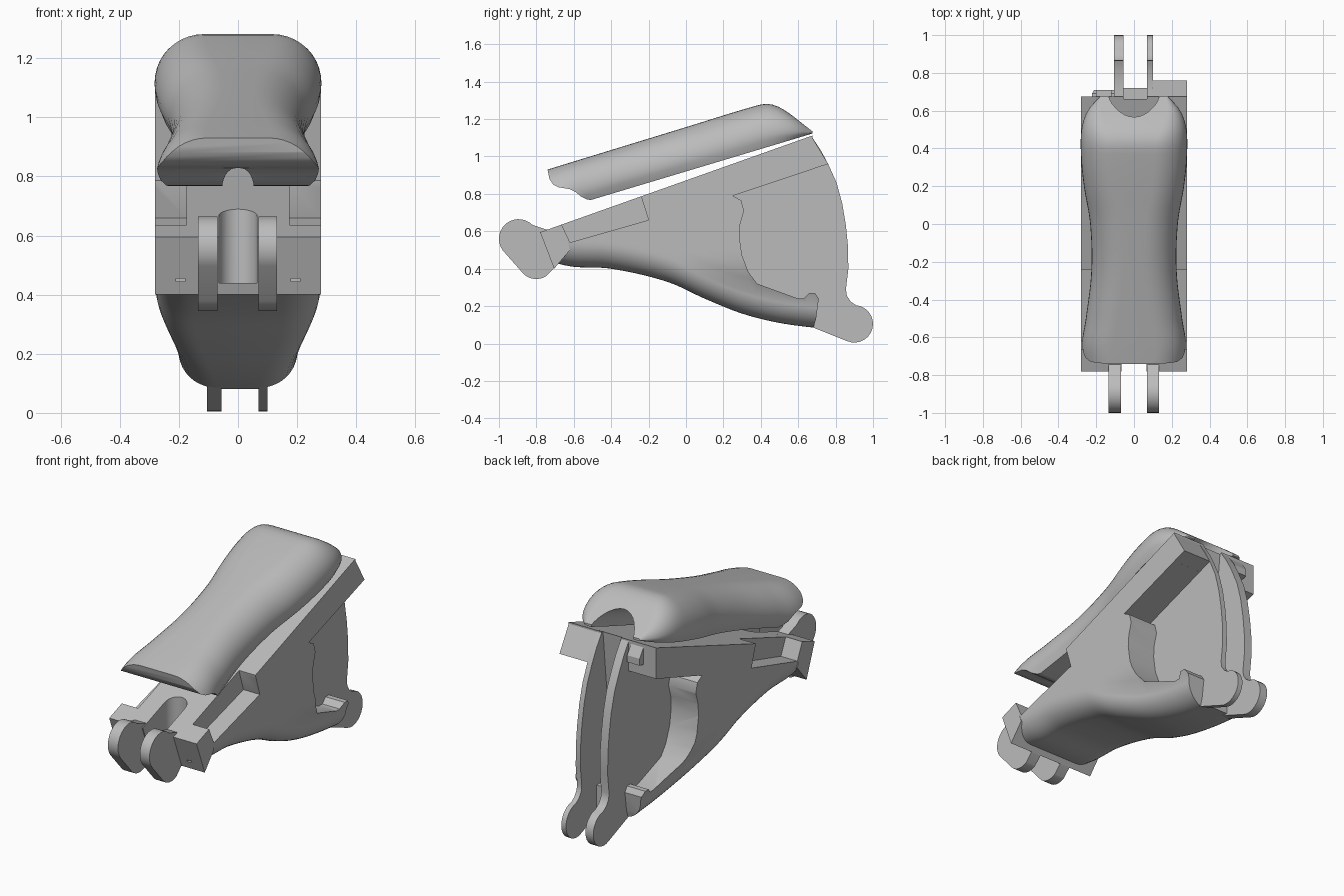
import bpy, bmesh
from math import sin, cos, radians, pi

old = bpy.data.objects.get("Cube")
if old:
    bpy.data.objects.remove(old, do_unlink=True)

grey = bpy.data.materials.new("plain grey")
grey.use_nodes = True
grey.diffuse_color = (0.5, 0.5, 0.5, 1)
grey.node_tree.nodes["Principled BSDF"].inputs["Base Color"].default_value = (0.5, 0.5, 0.5, 1)


def loft(name, rings):
    """Skin closed rings of equal length and cap both ends."""
    bm = bmesh.new()
    rows = [[bm.verts.new(p) for p in ring] for ring in rings]
    n = len(rows[0])
    for a, b in zip(rows, rows[1:]):
        for i in range(n):
            j = (i + 1) % n
            bm.faces.new((a[i], a[j], b[j], b[i]))
    bm.faces.new(rows[0][::-1])
    bm.faces.new(rows[-1])
    bmesh.ops.recalc_face_normals(bm, faces=bm.faces)
    mesh = bpy.data.meshes.new(name)
    bm.to_mesh(mesh)
    bm.free()
    mesh.materials.append(grey)
    obj = bpy.data.objects.new(name, mesh)
    bpy.context.collection.objects.link(obj)
    return obj


def prism(name, profile, x0, x1):
    """Extrude a (y, z) outline from x0 to x1."""
    return loft(name, [[(x, y, z) for y, z in profile] for x in (x0, x1)])


def arc(cy, cz, r, a0, a1, n=14):
    angles = [radians(a0 + (a1 - a0) * i / n) for i in range(n + 1)]
    return [(cy + r * cos(a), cz + r * sin(a)) for a in angles]


def curve(pts, t):
    """Smooth value through (position, value) points."""
    def slope(i):
        a, b = pts[max(i - 1, 0)], pts[min(i + 1, len(pts) - 1)]
        return (b[1] - a[1]) / (b[0] - a[0])
    t = min(max(t, pts[0][0]), pts[-1][0])
    i = max(k for k in range(len(pts) - 1) if pts[k][0] <= t)
    (x0, y0), (x1, y1) = pts[i], pts[i + 1]
    h = x1 - x0
    s = (t - x0) / h
    return (y0 * (1 + 2 * s) * (1 - s) ** 2 + slope(i) * h * s * (1 - s) ** 2
            + y1 * s * s * (3 - 2 * s) + slope(i + 1) * h * s * s * (s - 1))


def mirrored(half, y):
    """Full ring from a top-to-bottom (x, z) half section."""
    return [(x, y, z) for x, z in half] + [(-x, y, z) for x, z in half[::-1]]


def cut(obj, cutter):
    cutter.hide_render = True
    mod = obj.modifiers.new("cut", "BOOLEAN")
    mod.operation = "DIFFERENCE"
    mod.solver = "EXACT"
    mod.object = cutter
    bpy.context.view_layer.objects.active = obj
    bpy.ops.object.modifier_apply(modifier=mod.name)


def steps(a, b, n):
    return [a + (b - a) * i / n for i in range(n + 1)]


# Main body: flat sloping top, rounded underside
def body_half_width(z):
    s = min(max((z - 0.19) / 0.25, 0), 1)
    return 0.2 + 0.08 * s * s * (3 - 2 * s)


underside = [(-0.7, 0.43), (-0.6, 0.41), (-0.4, 0.4), (-0.1, 0.33), (0.1, 0.24),
             (0.3, 0.16), (0.5, 0.11), (0.72, 0.08)]
rings = []
for y in steps(-0.69, 0.72, 36):
    top, low = 0.872 + 0.355 * y, curve(underside, y)
    r = min(0.13, (top - low) * 0.6)
    w = body_half_width(low + r)
    half = [(body_half_width(z), z) for z in steps(top, low + r, 10)]
    half += [(w - r + r * cos(a), low + r - r * sin(a)) for a in steps(pi / 20, pi / 2, 9)]
    rings.append(mirrored(half, y))
body = loft("body", rings)

# Side cutaways and hand-side lip
hollow = [(0.25, 0.79), (0.295, 0.765), (0.31, 0.71), (0.29, 0.64), (0.285, 0.57), (0.3, 0.47),
          (0.335, 0.38), (0.38, 0.32), (0.6, 0.24), (0.63, 0.24), (0.66, 0.27), (0.69, 0.27),
          (0.71, 0.24), (0.695, 0.13), (0.67, 0.05), (1, 0.05), (1, 1.04), (0.76, 0.96)]
notch = [(-0.665, 0.636), (-0.62, 0.54), (-0.2, 0.66), (-0.24, 0.785), (-0.24, 1), (-0.665, 1)]
cutters = []
for side in (-1, 1):
    cutters.append(prism("hollow_cutter", hollow, side * 0.1, side * 0.5))
    cutters.append(prism("notch_cutter", notch, side * 0.175, side * 0.5))
cutters.append(prism("rear_cutter", [(0.675, 0.29), (1, 0.29), (1, 1.4), (0.675, 1.4)], -0.5, 0.5))
cutters.append(prism("rear_slot_cutter", [(0.67, 1.2), (0.6, 0.5), (0.55, 0.24), (1, 0.24), (1, 1.2)],
                     -0.055, 0.07))
for c in cutters:
    cut(body, c)

# Front crossbar and the rounded slot through it
crossbar = prism("crossbar", [(-0.78, 0.595), (-0.665, 0.636), (-0.62, 0.5), (-0.705, 0.4)], -0.28, 0.28)
slot = [(-0.065, -1), (0.065, -1)] + arc(0, -0.58, 0.065, 0, 180)
front_slot = loft("front_slot_cutter", [[(x, y, z) for x, y in slot] for z in (0.44, 1.2)])
cutters.append(front_slot)
for part in (body, crossbar):
    cut(part, front_slot)
for side in (-1, 1):
    hole = prism("pin_slit_cutter", [(-0.8, 0.445), (-0.7, 0.445), (-0.7, 0.455), (-0.8, 0.455)],
                 side * 0.18, side * 0.21)
    cutters.append(hole)
    cut(crossbar, hole)

# Front hinge lugs
lug = arc(-0.895, 0.56, 0.105, 45, 217) + arc(-0.8, 0.445, 0.1, 217, 300) + [(-0.69, 0.42), (-0.72, 0.6)]
front_lugs = [prism("front_lug_right", lug, -0.135, -0.07), prism("front_lug_left", lug, 0.07, 0.132)]

# Rear hinge plates
plate = [(0.25, 0.95), (0.25, 0.3), (0.45, 0.16), (0.68, 0.085)]
plate += arc(0.9, 0.105, 0.1, -115, 85)
plate += [(0.88, 0.225), (0.86, 0.255), (0.855, 0.29), (0.868, 0.4), (0.866, 0.52), (0.855, 0.63),
          (0.835, 0.75), (0.805, 0.86), (0.76, 0.96), (0.72, 1.035), (0.67, 1.11)]
rear_plates = [prism("rear_plate_right", plate, -0.105, -0.055), prism("rear_plate_left", plate, 0.07, 0.1)]

# Longer left flange and small right tab
flange = prism("left_flange_end", [(0.6, 0.907), (0.76, 0.96), (0.67, 1.11), (0.6, 1.085)], 0.09, 0.28)
tab = prism("right_tab", [(0.6, 0.98), (0.71, 1.0), (0.71, 1.04), (0.67, 1.1), (0.6, 1.07)], -0.2, -0.12)

# Top cover with a waist, rounded shoulders and a sloping rear
widths = [(-0.78, 0.265), (-0.65, 0.278), (-0.5, 0.255), (-0.25, 0.226), (0, 0.232), (0.2, 0.265),
          (0.35, 0.28), (0.5, 0.278), (0.6, 0.245), (0.675, 0.18)]
crown = [(-0.78, 0.918), (0, 1.157), (0.36, 1.267), (0.44, 1.281), (0.52, 1.252), (0.675, 1.135)]
rings = []
for y in steps(-0.78, 0.675, 48):
    top, low, w = curve(crown, y), 0.92 + 0.3 * y, curve(widths, y)
    h = top - low
    r = min(0.17, h * 0.72)
    half = [(w - r + r * sin(a), top - r + r * cos(a)) for a in steps(0, pi / 2, 10)]
    half += [(w - 0.004, low + h * 0.16), (w - 0.02, low)]
    rings.append(mirrored(half, y))
cover = loft("top_cover", rings)

tip = [(-0.95, 0.93), (-0.74, 0.93), (-0.73, 0.88), (-0.71, 0.85), (-0.68, 0.835), (-0.62, 0.825),
       (-0.59, 0.81), (-0.56, 0.785), (-0.53, 0.77), (-0.49, 0.765), (-0.48, 0.5), (-0.95, 0.5)]
cutters.append(prism("cover_tip_cutter", tip, -0.5, 0.5))
front_trim = [(-0.95, 0.9), (-0.74, 0.9), (-0.74, 1.2), (-0.95, 1.2)]
cutters.append(prism("cover_front_cutter", front_trim, -0.5, 0.5))
# Arched tunnel under the cover, widening to the rear
rings = []
for y, w, h in ((-0.9, 0.05, 0.1), (0.2, 0.06, 0.1), (0.55, 0.11, 0.13), (0.75, 0.15, 0.13)):
    low = 0.92 + 0.3 * y
    rings.append([(w, y, low - 0.1), (-w, y, low - 0.1)]
                 + [(-w * cos(a), y, low + h * sin(a)) for a in steps(0, pi, 14)])
cutters.append(loft("tunnel_cutter", rings))
for c in cutters[-3:]:
    cut(cover, c)

# Clear the cutters and smooth the rounded surfaces
for c in cutters:
    bpy.data.objects.remove(c, do_unlink=True)
bpy.ops.object.select_all(action="DESELECT")
for part in [body, crossbar, flange, tab, cover] + front_lugs + rear_plates:
    part.select_set(True)
    bpy.context.view_layer.objects.active = part
bpy.ops.object.shade_smooth_by_angle(angle=radians(32))
